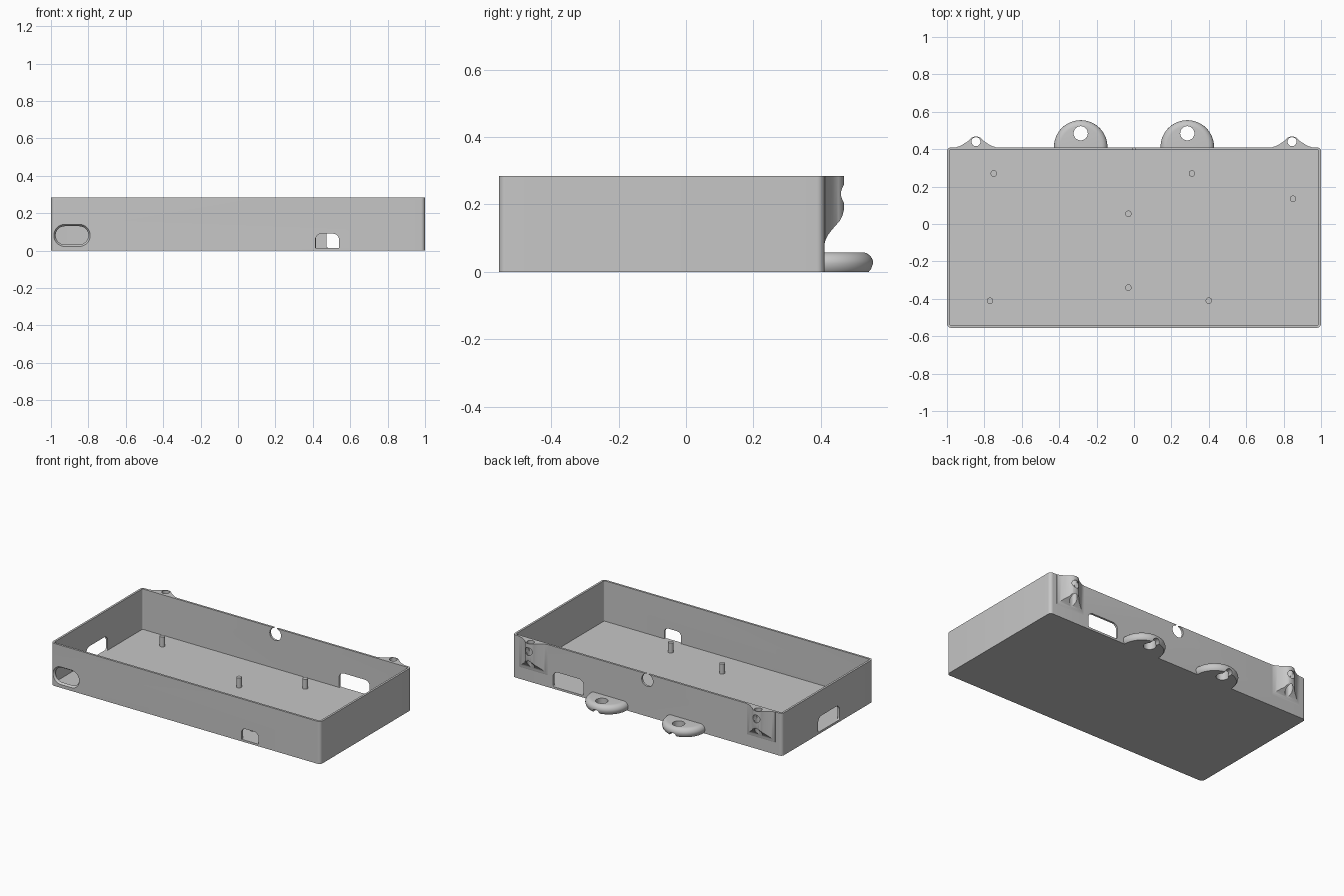
import bpy, bmesh
from math import pi, sin, cos, radians
from mathutils import Vector

cube = bpy.data.objects.get("Cube")
if cube:
    bpy.data.objects.remove(cube, do_unlink=True)

grey = bpy.data.materials.new("plain_grey")
grey.use_nodes = True
COLOUR = (0.57, 0.57, 0.57, 1)
grey.diffuse_color = COLOUR
grey.node_tree.nodes["Principled BSDF"].inputs["Base Color"].default_value = COLOUR

# Tray dimensions
FRONT, BACK, HEIGHT, WALL = -0.555, 0.41, 0.285, 0.014


def finish(bm, name):
    bmesh.ops.remove_doubles(bm, verts=bm.verts, dist=1e-5)
    bmesh.ops.recalc_face_normals(bm, faces=bm.faces)
    mesh = bpy.data.meshes.new(name)
    bm.to_mesh(mesh)
    bm.free()
    mesh.materials.append(grey)
    obj = bpy.data.objects.new(name, mesh)
    bpy.context.collection.objects.link(obj)
    return obj


def prism(name, outline, axis, lo, hi, end_outline=None):
    """Extrude a 2D outline along an axis, optionally tapering to another outline."""
    place = {"x": lambda u, v, w: (w, u, v),
             "y": lambda u, v, w: (u, w, v),
             "z": lambda u, v, w: (u, v, w)}[axis]
    bm = bmesh.new()
    a = [bm.verts.new(place(u, v, lo)) for u, v in outline]
    b = [bm.verts.new(place(u, v, hi)) for u, v in end_outline or outline]
    bm.faces.new(a)
    bm.faces.new(b)
    for i in range(len(a)):
        j = (i + 1) % len(a)
        bm.faces.new((a[i], a[j], b[j], b[i]))
    return finish(bm, name)


def round_rect(u0, u1, v0, v1, r_low, r_top, steps=8):
    corners = [(u1, v1, -1, -1, r_top, 0), (u0, v1, 1, -1, r_top, 90),
               (u0, v0, 1, 1, r_low, 180), (u1, v0, -1, 1, r_low, 270)]
    points = []
    for u, v, su, sv, r, start in corners:
        for i in range(steps + 1 if r else 1):
            a = radians(start + 90 * i / steps)
            points.append((u + su * r + r * cos(a), v + sv * r + r * sin(a)))
    return points


def circle(u, v, r, n=32):
    return [(u + r * cos(2 * pi * i / n), v + r * sin(2 * pi * i / n)) for i in range(n)]


def lathe(name, profile, x, y, steps=64):
    bm = bmesh.new()
    verts = [bm.verts.new((x + r, y, z)) for r, z in profile]
    edges = [bm.edges.new(pair) for pair in zip(verts, verts[1:])]
    bmesh.ops.spin(bm, geom=verts + edges, cent=(x, y, 0), axis=(0, 0, 1),
                   angle=2 * pi, steps=steps)
    return finish(bm, name)


def combine(obj, tool, operation="DIFFERENCE"):
    """Apply a boolean and discard the tool."""
    mod = obj.modifiers.new("cut", "BOOLEAN")
    mod.operation, mod.solver, mod.object = operation, "EXACT", tool
    bpy.context.view_layer.objects.active = obj
    bpy.ops.object.modifier_apply(modifier=mod.name)
    bpy.data.objects.remove(tool, do_unlink=True)


# Open tray with rounded upright corners
tray = prism("tray", round_rect(-1, 1, FRONT, BACK, 0.022, 0.022), "z", 0, HEIGHT)
inside = round_rect(-1 + WALL, 1 - WALL, FRONT + WALL, BACK - WALL, 0.008, 0.008)
combine(tray, prism("cavity", inside, "z", WALL, 0.4))

# Windows in the front, back and right walls
combine(tray, prism("front_port", round_rect(0.415, 0.54, WALL, 0.09, 0, 0.03),
                    "y", FRONT - 0.02, FRONT + 0.03))
combine(tray, prism("back_port", round_rect(0.473, 0.70, WALL, 0.117, 0.012, 0.035),
                    "y", BACK - 0.03, BACK + 0.02))
combine(tray, prism("side_port", round_rect(-0.20, 0.027, WALL, 0.115, 0.012, 0.035),
                    "x", -1.02, -0.97))


# Flared slot in the front wall
def slot(inset):
    return round_rect(-0.985 + inset, -0.79 - inset, 0.022 + inset, 0.14 - inset,
                      0.0585 - inset, 0.0585 - inset)


combine(tray, prism("front_slot", slot(-0.01), "y", FRONT - WALL, FRONT + 2 * WALL, slot(0.02)))

# Cable hole that just breaks the back rim
combine(tray, prism("cable_hole", circle(0, 0.244, 0.042), "y", BACK - 0.03, BACK + 0.02))

parts = [tray]

# Locating pins on the floor
PINS = [(-0.75, 0.27), (0.31, 0.27), (0.85, 0.135), (-0.03, 0.055),
        (-0.03, -0.34), (-0.77, -0.41), (0.4, -0.41)]
for x, y in PINS:
    parts.append(lathe("floor_pin", [(0, 0.01), (0.017, 0.01), (0.017, 0.08), (0, 0.08)],
                       x, y, 24))

for side, label in ((-1, "right"), (1, "left")):
    # Low rounded hanging lug with an eye and a groove underneath
    x = side * 0.285
    rim = [(0.11 + 0.033 * cos(a), 0.025 + 0.033 * sin(a))
           for a in (radians(15 * i) for i in range(7))]
    lug = lathe(label + "_hanging_lug", [(0, 0), (0.132, 0), (0.139, 0.009)] + rim + [(0, 0.058)],
                x, BACK + 0.002)
    combine(lug, prism("trim", round_rect(x - 0.2, x + 0.2, 0.2, BACK - 0.006, 0, 0),
                       "z", -0.1, 0.2))
    combine(lug, prism("eye", circle(x, 0.485, 0.038), "z", -0.1, 0.2))
    combine(lug, prism("groove", circle(x, 0, 0.025), "y", 0.485, 0.7))
    parts.append(lug)

    # Tall screw lug: bell-shaped plan, swept into the wall below
    x = side * 0.845
    half = [(0.105, 0.412), (0.09, 0.415), (0.075, 0.422), (0.06, 0.434)]
    tip = [(0.044 * cos(a), 0.424 + 0.044 * sin(a))
           for a in (radians(30 + 10 * i) for i in range(13))]
    plan = ([(0.105, 0.403)] + half[:3] + [(0.055, 0.435)] + tip
            + [(-0.055, 0.435)] + [(-u, v) for u, v in reversed(half[:3])] + [(-0.105, 0.403)])
    boss = prism(label + "_screw_lug", [(x + u, v) for u, v in plan], "z", 0.05, HEIGHT)
    sweep = [(0.4, 0.3), (0.4, 0.08), (0.41, 0.08), (0.413, 0.093), (0.42, 0.108),
             (0.432, 0.124), (0.446, 0.14), (0.457, 0.153), (0.464, 0.167),
             (0.468, 0.183), (0.48, 0.2), (0.48, 0.3)]
    combine(boss, prism("sweep", sweep, "x", x - 0.2, x + 0.2), "INTERSECT")
    combine(boss, prism("screw_hole", circle(x, 0.44, 0.024), "z", 0, 0.4))
    combine(boss, prism("cross_hole", circle(x, 0.232, 0.026), "y", 0.425, 0.6))
    parts.append(boss)

# Smooth the curved faces and keep the hard edges
bpy.ops.object.select_all(action="DESELECT")
for obj in parts:
    obj.select_set(True)
bpy.context.view_layer.objects.active = tray
bpy.ops.object.shade_smooth_by_angle(angle=radians(30))
